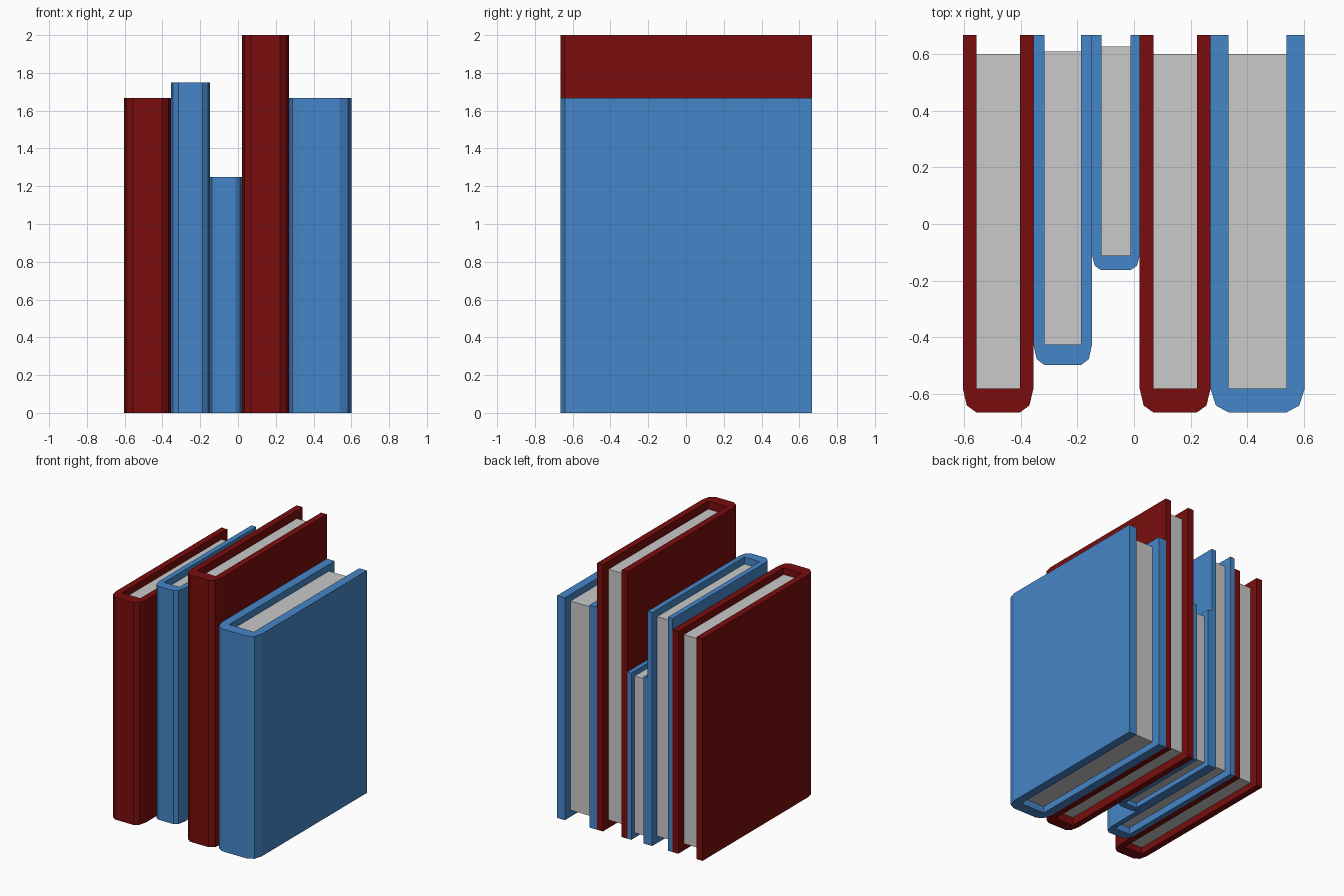
import bpy
import bmesh
import math

if "Cube" in bpy.data.objects:
    bpy.data.objects.remove(bpy.data.objects["Cube"])


def make_material(name, rgb):
    mat = bpy.data.materials.new(name)
    mat.diffuse_color = (*rgb, 1.0)
    mat.use_nodes = True
    mat.node_tree.nodes["Principled BSDF"].inputs["Base Color"].default_value = mat.diffuse_color
    return mat


RED = make_material("dark red cover", (0.195, 0.004, 0.004))
BLUE = make_material("blue cover", (0.06, 0.24, 0.58))
PAPER = make_material("paper grey", (0.585, 0.585, 0.585))


def extrude_outline(name, outline, z0, z1, mat):
    """Solid prism standing on a counter-clockwise outline."""
    bm = bmesh.new()
    base = bm.faces.new([bm.verts.new((x, y, z0)) for x, y in outline])
    ext = bmesh.ops.extrude_face_region(bm, geom=[base], use_keep_orig=True)
    top = [v for v in ext["geom"] if isinstance(v, bmesh.types.BMVert)]
    bmesh.ops.translate(bm, vec=(0, 0, z1 - z0), verts=top)
    bmesh.ops.recalc_face_normals(bm, faces=bm.faces)
    mesh = bpy.data.meshes.new(name)
    bm.to_mesh(mesh)
    bm.free()
    mesh.materials.append(mat)
    obj = bpy.data.objects.new(name, mesh)
    bpy.context.collection.objects.link(obj)
    return obj


BACK = 0.667  # shared back edge of all covers


def book(label, x0, x1, board, front, spine, page_back, height, mat):
    a, b = x0 + board, x1 - board      # inner faces of the boards
    inner = front + spine              # inner face of the spine
    # U-shaped cover with two-step rounded spine corners
    k = 1 - math.sqrt(0.5)
    cover = [(x0, BACK), (x0, inner),
             (x0 + board * k, front + spine * k), (a, front),
             (b, front), (x1 - board * k, front + spine * k),
             (x1, inner), (x1, BACK),
             (b, BACK), (b, inner), (a, inner), (a, BACK)]
    extrude_outline(label + "_cover", cover, 0, height, mat)
    # Page block, recessed at the top, bottom and back
    gap = 0.03 * height
    pages = [(a, inner), (b, inner), (b, page_back), (a, page_back)]
    extrude_outline(label + "_pages", pages, gap, height - gap, PAPER)


# label, left, right, board, front, spine, page back, height, colour
book("first_book", -0.604, -0.355, 0.048, -0.665, 0.084, 0.60, 1.667, RED)
book("second_book", -0.355, -0.148, 0.039, -0.498, 0.073, 0.609, 1.75, BLUE)
book("third_book", -0.148, 0.02, 0.033, -0.163, 0.052, 0.626, 1.25, BLUE)
book("fourth_book", 0.02, 0.27, 0.048, -0.665, 0.084, 0.60, 2.0, RED)
book("fifth_book", 0.27, 0.602, 0.064, -0.665, 0.084, 0.60, 1.667, BLUE)
